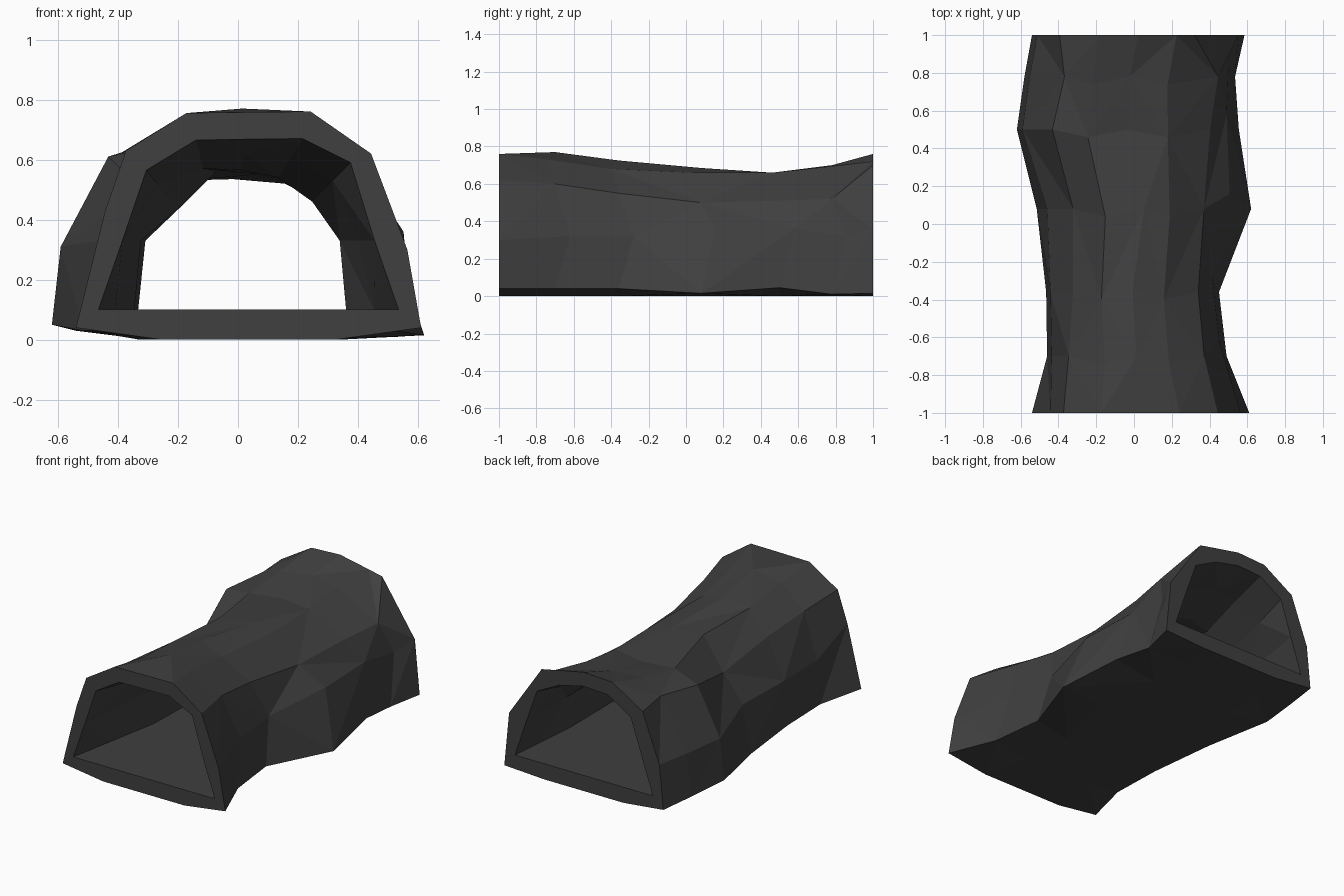
import bpy, bmesh

if "Cube" in bpy.data.objects:
    bpy.data.objects.remove(bpy.data.objects["Cube"])

# One matte charcoal stone colour
stone = bpy.data.materials.new("charcoal stone")
stone.diffuse_color = (0.05, 0.05, 0.05, 1)
stone.use_nodes = True
stone.node_tree.nodes["Principled BSDF"].inputs["Base Color"].default_value = stone.diffuse_color

# Stations along the tunnel:
# y, left x, right x, left/crown/right roof height, left and right base height
STATIONS = [
    (-1.00, -.54, .61, .755, .758, .76, .04, .04),
    (-0.70, -.46, .49, .72, .770, .73, .035, .04),
    (-0.36, -.465, .45, .69, .725, .68, .03, .04),
    (0.08, -.515, .62, .68, .685, .66, .03, .015),
    (0.50, -.62, .555, .65, .655, .66, .05, .045),
    (0.78, -.58, .535, .69, .70, .69, .04, .01),
    (1.00, -.54, .585, .75, .76, .72, .03, .015),
]
LAST = len(STATIONS) - 1
# Shoulder positions as a fraction of half width: left x, left z, right x, right z
SHOULDERS = [
    (-.71, .63, .71, .62), (-.76, .60, .75, .60), (-.69, .56, .76, .55),
    (-.66, .50, .56, .50), (-.68, .61, .74, .51), (-.62, .63, .84, .52),
    (-.74, .62, .53, .70),
]
# Wall kinks: left x, left z, right x, right z
KINKS = [
    (-.83, .43, .92, .30), (-.95, .31, .92, .32), (-.95, .31, .92, .32),
    (-.90, .33, .80, .36), (-.95, .31, .89, .36), (-.95, .31, .94, .32),
    (-.95, .31, .94, .36),
]
# Shift along y per rail, to break up the straight rings
WOBBLE = [0, .0, 0, -.04, .0, -.04, -.0, .08, .0, 0, 0]


def outer_ring(i):
    y, l, r, zl, zc, zr, bl, br = STATIONS[i]
    sl, slz, sr, srz = SHOULDERS[i]
    kl, klz, kr, krz = KINKS[i]
    c, h = (l + r) / 2, (r - l) / 2
    top_r = .24 if i == 3 else .36
    pts = [(-1, bl), (kl, klz), (sl, slz), (-.36, zl), (0, zc), (top_r, zr),
           (sr, srz), (kr, krz), (1, br), (.5, 0), (-.5, 0)]
    return [(c + u * h, z) for u, z in pts]


def inner_ring(i):
    # Passage runs straight from each mouth to the narrow middle
    if i in (1, LAST - 1):
        a, b = inner_ring(i - 1), inner_ring(i + 1)
        ya, y, yb = (STATIONS[j][0] for j in (i - 1, i, i + 1))
        f = (y - ya) / (yb - ya)
        return [(p[0] + f * (q[0] - p[0]), p[1] + f * (q[1] - p[1])) for p, q in zip(a, b)]
    y, l, r, zl, zc, zr, _, _ = STATIONS[i]
    end = i in (0, LAST)
    c, h = (l + r) / 2 + (0 if end else .015), (r - l) / 2 - (.075 if end else .105)
    h = min(h, .40) if i == 3 else h
    t = .09 if end else .12
    tr = .09 if end else .14
    m = .84 if end else .94
    s = .60 if i == 3 else .68
    crown = zc - t if end else (zl + zr) / 2 - t
    pts = [(-1, .1), (-m, .33), (-s, zl - t - .1), (-.35, zl - t), (0, crown),
           (.36, zr - tr), (s, zr - tr - .08), (m, .33), (1, .1), (.4, .1), (-.4, .1)]
    return [(c + u * h, z) for u, z in pts]


bm = bmesh.new()


def add_shell(ring_fn):
    return [[bm.verts.new((x, STATIONS[i][0] + (WOBBLE[k] if 0 < i < LAST else 0), z))
             for k, (x, z) in enumerate(ring_fn(i))] for i in range(len(STATIONS))]


def skin(a, b, seed=0):
    # Triangles between two rings with alternating diagonals
    n = len(a)
    for k in range(n):
        p, q, s, t = a[k], a[(k + 1) % n], b[(k + 1) % n], b[k]
        if (k + seed) % 2:
            bm.faces.new((p, q, s))
            bm.faces.new((p, s, t))
        else:
            bm.faces.new((p, q, t))
            bm.faces.new((q, s, t))


# Outer rock skin and inner passage with its flat floor
outer, inner = add_shell(outer_ring), add_shell(inner_ring)
for i in range(LAST):
    skin(outer[i], outer[i + 1], i)
    skin(inner[i], inner[i + 1], i)
# Flat rims at both mouths
skin(outer[0], inner[0])
skin(outer[-1], inner[-1])
bmesh.ops.recalc_face_normals(bm, faces=bm.faces)

mesh = bpy.data.meshes.new("rock_tunnel")
bm.to_mesh(mesh)
bm.free()
mesh.materials.append(stone)
bpy.context.collection.objects.link(bpy.data.objects.new("rock_tunnel", mesh))
